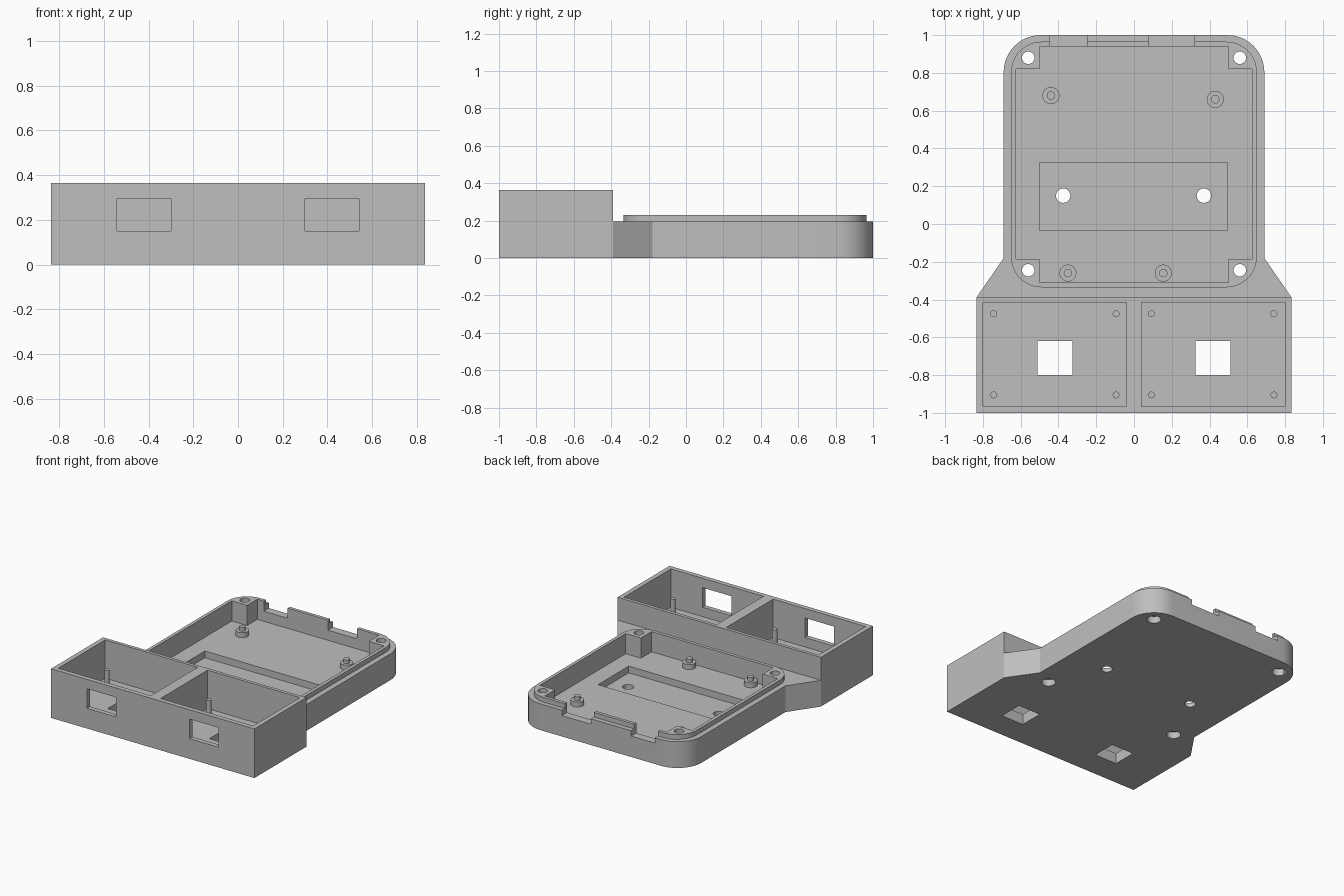
import bpy, bmesh, math

cube = bpy.data.objects.get("Cube")
if cube:
    bpy.data.objects.remove(cube, do_unlink=True)

grey = bpy.data.materials.new("plain_grey")
grey.use_nodes = True
grey.diffuse_color = (0.52, 0.52, 0.52, 1)
grey.node_tree.nodes["Principled BSDF"].inputs["Base Color"].default_value = (0.52, 0.52, 0.52, 1)


def prism(name, outline, z0, z1):
    """Extrude a counter-clockwise outline from z0 to z1."""
    bm = bmesh.new()
    face = bm.faces.new([bm.verts.new((x, y, z0)) for x, y in outline])
    top = bmesh.ops.extrude_face_region(bm, geom=[face])["geom"]
    verts = [v for v in top if isinstance(v, bmesh.types.BMVert)]
    bmesh.ops.translate(bm, verts=verts, vec=(0, 0, z1 - z0))
    bmesh.ops.recalc_face_normals(bm, faces=bm.faces)
    mesh = bpy.data.meshes.new(name)
    bm.to_mesh(mesh)
    bm.free()
    mesh.materials.append(grey)
    obj = bpy.data.objects.new(name, mesh)
    bpy.context.collection.objects.link(obj)
    return obj


def arc(cx, cy, r, start, steps=12):
    """Quarter turn starting at the given angle in degrees."""
    angles = [math.radians(start + 90 * i / steps) for i in range(steps + 1)]
    return [(cx + r * math.cos(a), cy + r * math.sin(a)) for a in angles]


def box(name, x0, x1, y0, y1, z0, z1):
    return prism(name, [(x0, y0), (x1, y0), (x1, y1), (x0, y1)], z0, z1)


def cylinder(name, x, y, r, z0, z1, sides=32):
    pts = [(x + r * math.cos(i * math.tau / sides), y + r * math.sin(i * math.tau / sides))
           for i in range(sides)]
    return prism(name, pts, z0, z1)


def combine(target, other, operation="DIFFERENCE"):
    """Boolean the other object into the target and discard it."""
    mod = target.modifiers.new("boolean", "BOOLEAN")
    mod.operation, mod.solver, mod.object = operation, "EXACT", other
    bpy.context.view_layer.objects.active = target
    bpy.ops.object.modifier_apply(modifier=mod.name)
    bpy.data.objects.remove(other, do_unlink=True)


def smooth(obj):
    bpy.ops.object.select_all(action="DESELECT")
    obj.select_set(True)
    bpy.context.view_layer.objects.active = obj
    bpy.ops.object.shade_smooth_by_angle(angle=math.radians(30))


FLOOR, RIM, LIP = 0.08, 0.195, 0.23

# Tray body with rounded back corners and flared front
outline = [(-0.835, -0.39), (0.835, -0.39), (0.69, -0.18)]
outline += arc(0.495, 0.805, 0.195, 0) + arc(-0.495, 0.805, 0.195, 90) + [(-0.69, -0.18)]
tray = prism("tray", outline, 0, RIM)

# Raised lip around the opening
r = 0.16
lip = (arc(0.65 - r, 0.965 - r, r, 0) + arc(-0.65 + r, 0.965 - r, r, 90)
       + arc(-0.65 + r, -0.335 + r, r, 180) + arc(0.65 - r, -0.335 + r, r, 270))
combine(tray, prism("lip", lip, 0.1, LIP), "UNION")

# Cavity that leaves four square corner posts
right = [(0.5, -0.31), (0.5, -0.185), (0.625, -0.185), (0.625, 0.82), (0.5, 0.82), (0.5, 0.94)]
left = [(-x, y) for x, y in reversed(right)]
combine(tray, prism("cavity", right + left, FLOOR, 0.4))

# Shallow pocket in the floor with two through holes
combine(tray, box("pocket", -0.5, 0.495, -0.035, 0.325, 0.03, 0.2))
for x in (-0.375, 0.37):
    combine(tray, cylinder("pocket_hole", x, 0.15, 0.038, -0.1, 0.2))

# Screw holes through the posts, widened underneath
for x in (-0.56, 0.56):
    for y in (-0.245, 0.88):
        combine(tray, cylinder("screw_hole", x, y, 0.033, -0.1, 0.4))
        combine(tray, cylinder("screw_head", x, y, 0.048, -0.1, 0.05))

# Connector notches in the back wall
for x0, x1 in ((-0.445, -0.25), (0.08, 0.32)):
    combine(tray, box("notch", x0, x1, 0.9, 1.1, 0.155, 0.4))
smooth(tray)

# Stepped board standoffs
for x, y in ((-0.44, 0.68), (0.43, 0.66), (-0.35, -0.26), (0.155, -0.26)):
    standoff = cylinder("standoff", x, y, 0.045, FLOOR - 0.01, 0.117)
    combine(standoff, cylinder("standoff_pin", x, y, 0.022, 0.1, 0.145), "UNION")
    smooth(standoff)

# Front box with two compartments, windows and floor openings
front_box = box("front_box", -0.835, 0.835, -1, -0.39, 0, 0.365)
for s in (-1, 1):
    xs = sorted((0.04 * s, 0.8 * s))
    combine(front_box, box("compartment", *xs, -0.965, -0.415, FLOOR, 0.5))
    xs = sorted((0.3 * s, 0.54 * s))
    combine(front_box, box("window", *xs, -1.1, -0.9, 0.15, 0.295))
    xs = sorted((0.325 * s, 0.51 * s))
    combine(front_box, box("floor_opening", *xs, -0.8, -0.62, -0.1, 0.2))

# Mounting pins in the compartments
for x in (-0.743, -0.095, 0.092, 0.741):
    for y in (-0.905, -0.475):
        smooth(cylinder("mounting_pin", x, y, 0.018, FLOOR - 0.01, 0.183, 20))
